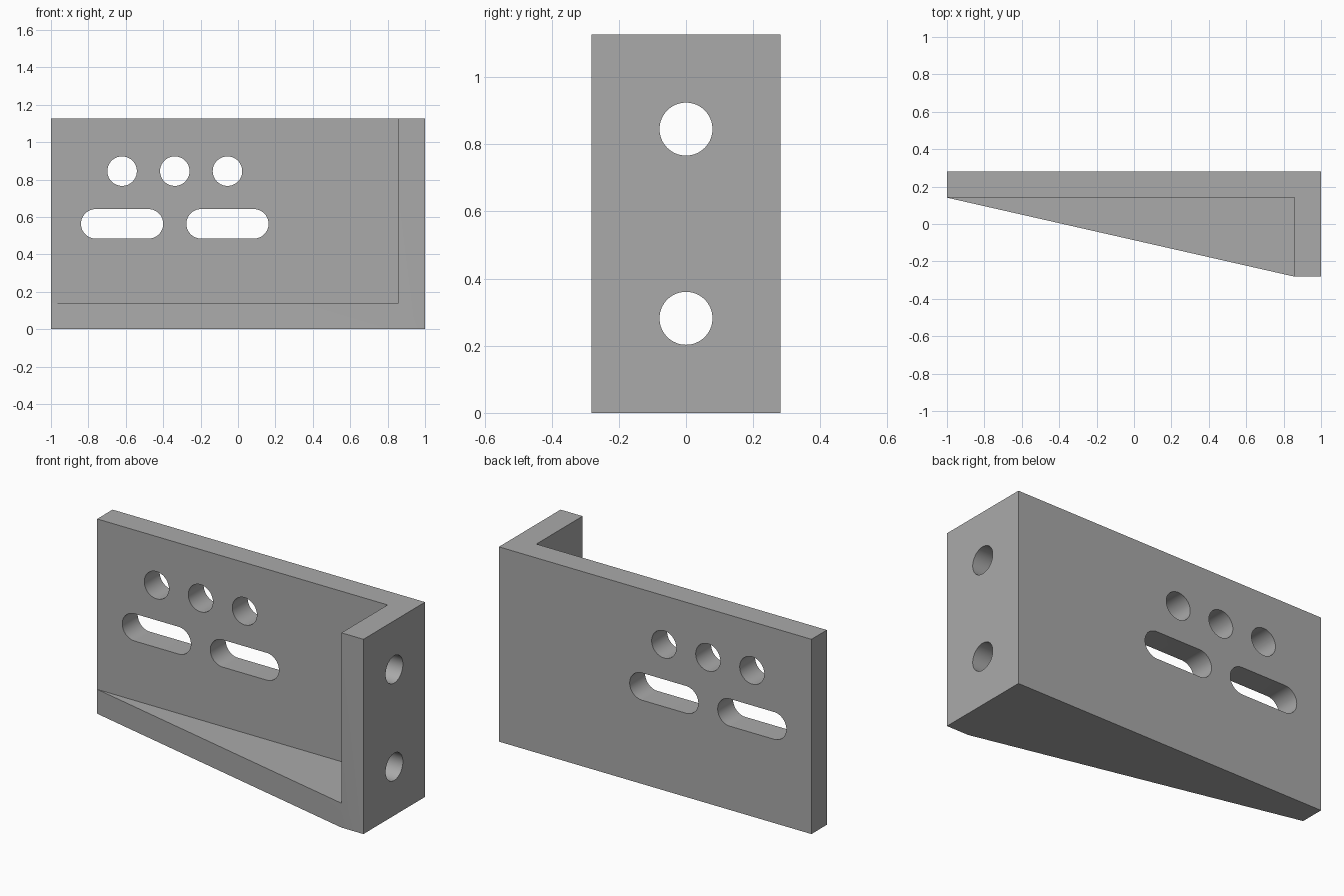
import bpy
import bmesh
from math import cos, sin, pi

if "Cube" in bpy.data.objects:
    bpy.data.objects.remove(bpy.data.objects["Cube"], do_unlink=True)

U = 2 / 71            # one unit of the bracket's own grid
HALF_DEPTH = 10 * U
HEIGHT = 40 * U
WALL = 5 * U
RADIUS = 2.8 * U
SEGMENTS = 32         # sides of a half circle

grey = bpy.data.materials.new("plain_grey")
grey.use_nodes = True
colour = (0.4, 0.4, 0.4, 1)
grey.diffuse_color = colour
grey.node_tree.nodes["Principled BSDF"].inputs["Base Color"].default_value = colour


def prism(name, outline, start, end, place):
    """Extrude a 2D outline; place(a, b, depth) gives the 3D position."""
    bm = bmesh.new()
    face = bm.faces.new([bm.verts.new(place(a, b, start)) for a, b in outline])
    top = bmesh.ops.extrude_face_region(bm, geom=[face])["geom"]
    offset = [q - p for p, q in zip(place(0, 0, start), place(0, 0, end))]
    bmesh.ops.translate(bm, vec=offset,
                        verts=[v for v in top if isinstance(v, bmesh.types.BMVert)])
    bmesh.ops.recalc_face_normals(bm, faces=bm.faces)
    mesh = bpy.data.meshes.new(name)
    bm.to_mesh(mesh)
    bm.free()
    obj = bpy.data.objects.new(name, mesh)
    bpy.context.collection.objects.link(obj)
    mesh.materials.append(grey)
    return obj


def slot_outline(a, b, half_length):
    """Circle, stretched along the first axis when half_length is above zero."""
    points = []
    for side in (1, -1):
        steps = SEGMENTS + 1 if half_length else SEGMENTS
        for i in range(steps):
            t = pi * i / SEGMENTS - pi / 2
            points.append((a + side * (half_length + RADIUS * cos(t)),
                           b + side * RADIUS * sin(t)))
    return points


def along_z(a, b, d):
    return (a, b, d)


def along_y(a, b, d):
    return (a, d, b)


def along_x(a, b, d):
    return (d, a, b)


# Solid bracket block with its slanted front
inner = HALF_DEPTH - WALL
bracket = prism("bracket", [(-1, HALF_DEPTH), (-1, inner), (1 - WALL, -HALF_DEPTH),
                            (1, -HALF_DEPTH), (1, HALF_DEPTH)], 0, HEIGHT, along_z)

# Pocket that leaves the back plate, side plate and wedge base
cutters = [prism("pocket_cutter", [(-2, -1), (1 - WALL, -1), (1 - WALL, inner), (-2, inner)],
                 WALL, 2, along_z)]

# Round holes in the back plate
for i in range(3):
    x = -1 + (13.5 + 10 * i) * U
    cutters.append(prism("hole_cutter", slot_outline(x, 30 * U, 0), 0, 1, along_y))

# Slots in the back plate
for i in range(2):
    x = -1 + (13.5 + 20 * i) * U
    cutters.append(prism("slot_cutter", slot_outline(x, 20 * U, 5 * U), 0, 1, along_y))

# Bolt holes in the side plate
for z in (10 * U, 30 * U):
    cutters.append(prism("bolt_cutter", slot_outline(0, z, 0), 0.7, 1.2, along_x))

bpy.context.view_layer.objects.active = bracket
for cutter in cutters:
    cut = bracket.modifiers.new("cut", 'BOOLEAN')
    cut.operation = 'DIFFERENCE'
    cut.solver = 'EXACT'
    cut.object = cutter
    bpy.ops.object.modifier_apply(modifier=cut.name)
    bpy.data.objects.remove(cutter, do_unlink=True)

# Smooth hole walls, sharp plate edges
bpy.ops.object.select_all(action='DESELECT')
bracket.select_set(True)
bpy.ops.object.shade_smooth_by_angle(angle=pi / 6)
